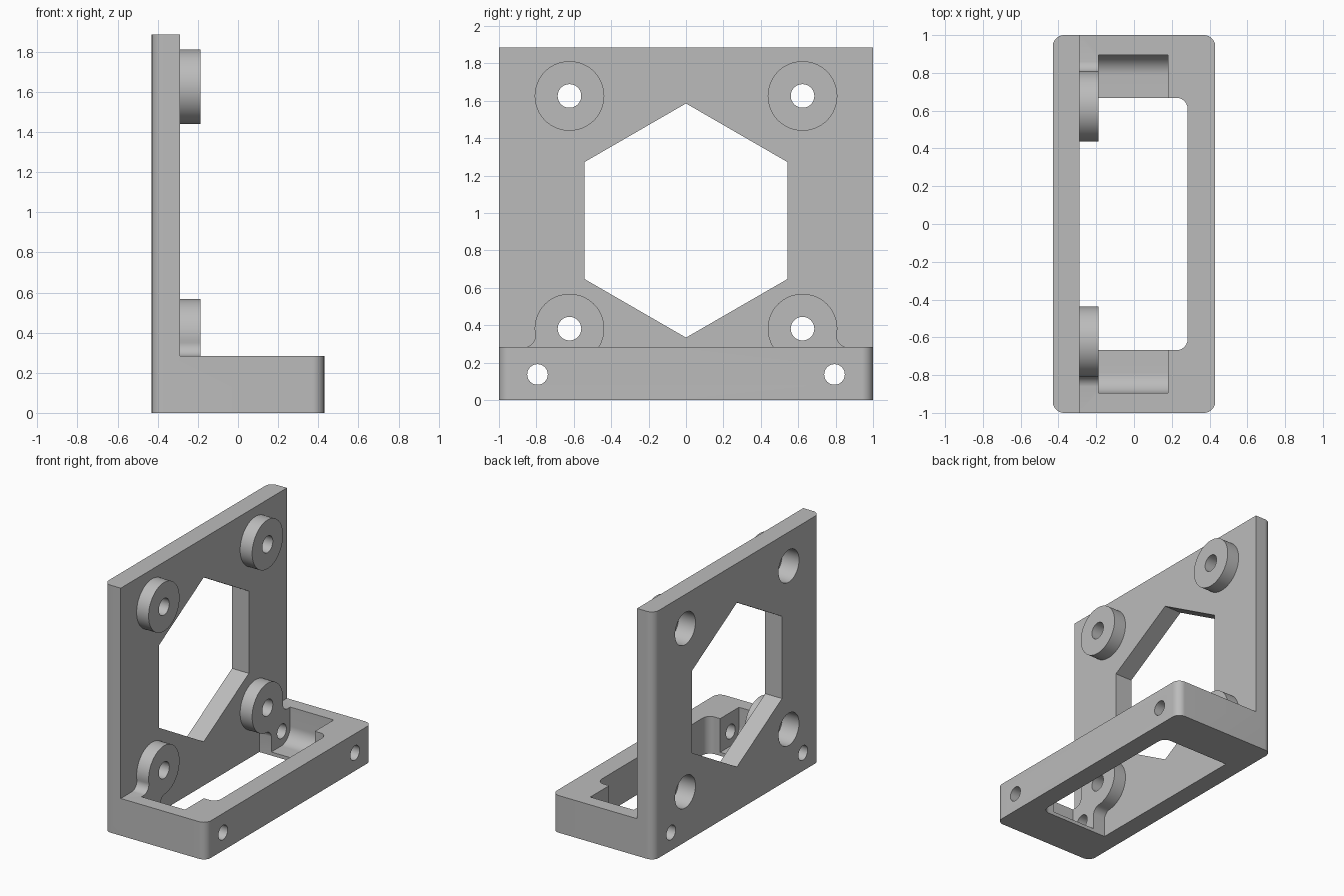
import bpy, bmesh
from math import sin, cos, pi, radians, atan2, hypot, sqrt

cube = bpy.data.objects.get("Cube")
if cube:
    bpy.data.objects.remove(cube, do_unlink=True)

grey = bpy.data.materials.new("plain grey")
grey.use_nodes = True
colour = (0.5, 0.5, 0.5, 1)
grey.diffuse_color = colour
grey.node_tree.nodes["Principled BSDF"].inputs["Base Color"].default_value = colour

# Main dimensions
BACK, PLATE, BOSS, FRONT = -0.43, -0.288, -0.187, 0.43
BASE_TOP, HEIGHT = 0.283, 1.885
BOSS_Y, BOSS_LOW, BOSS_HIGH, BOSS_R = 0.623, 0.382, 1.626, 0.186
INNER_Y, FILLET = 0.668, 0.06


def arc(cx, cy, r, start, end, steps=16):
    """Points along an arc, angles in degrees."""
    angles = [radians(start + (end - start) * i / steps) for i in range(steps + 1)]
    return [(cx + r * cos(a), cy + r * sin(a)) for a in angles]


def circle(cx, cy, r, steps=64, start=0):
    return arc(cx, cy, r, start, start + 360, steps)[:-1]


def rect(x0, x1, y0, y1):
    return [(x0, y0), (x1, y0), (x1, y1), (x0, y1)]


def prism(name, points, low, high, axis):
    """Extrude an outline along x (points are y, z) or z (points are x, y)."""
    bm = bmesh.new()
    place = (lambda p, d: (d, *p)) if axis == "x" else (lambda p, d: (*p, d))
    face = bm.faces.new([bm.verts.new(place(p, low)) for p in points])
    moved = bmesh.ops.extrude_face_region(bm, geom=[face])["geom"]
    shift = place((0, 0), high - low)
    bmesh.ops.translate(bm, vec=shift, verts=[v for v in moved if isinstance(v, bmesh.types.BMVert)])
    bmesh.ops.recalc_face_normals(bm, faces=bm.faces)
    mesh = bpy.data.meshes.new(name)
    bm.to_mesh(mesh)
    bm.free()
    mesh.materials.append(grey)
    obj = bpy.data.objects.new(name, mesh)
    bpy.context.collection.objects.link(obj)
    return obj


def combine(target, part, operation):
    """Apply a boolean and discard the helper part."""
    mod = target.modifiers.new("boolean", "BOOLEAN")
    mod.operation, mod.solver, mod.object = operation, "EXACT", part
    bpy.context.view_layer.objects.active = target
    bpy.ops.object.modifier_apply(modifier=mod.name)
    bpy.data.objects.remove(part, do_unlink=True)


def cut(points, low, high, axis):
    combine(bracket, prism("cutter", points, low, high, axis), "DIFFERENCE")


# Rounded block reduced to an upright plate and a base
r = FILLET
footprint = (arc(BACK + r, r - 1, r, 180, 270) + arc(FRONT - r, r - 1, r, 270, 360)
             + arc(FRONT - r, 1 - r, r, 0, 90) + arc(BACK + r, 1 - r, r, 90, 180))
bracket = prism("mounting_bracket", footprint, 0, HEIGHT, "z")
cut(rect(-1.2, 1.2, BASE_TOP, 2.2), PLATE, 1, "x")

# Base opening, rounded at the front corners
edge = 0.284
opening = ([(PLATE, -INNER_Y)] + arc(edge - r, r - INNER_Y, r, 270, 360)
           + arc(edge - r, INNER_Y - r, r, 0, 90) + [(PLATE, INNER_Y)])
cut(opening, -0.2, 0.5, "z")

# Round-bottomed pocket at each end of the opening
POCKET_R, POCKET_Y, POCKET_Z = 0.11, 0.785, 0.137
for side in (-1, 1):
    pocket = [(0.55, 0.5), (0.55, POCKET_Z - POCKET_R)]
    pocket += arc(POCKET_Y, POCKET_Z, POCKET_R, 270, 360) + [(POCKET_Y + POCKET_R, 0.5)]
    cut([(side * y, z) for y, z in pocket], BOSS, 0.18, "x")

# Lower bosses blend into the base with concave fillets
reach = BOSS_R + FILLET
out_z = BASE_TOP + FILLET - 0.0005
out_y = BOSS_Y + sqrt(reach ** 2 - (out_z - BOSS_LOW) ** 2)
in_y = INNER_Y - FILLET + 0.0005
in_z = BOSS_LOW - sqrt(reach ** 2 - (in_y - BOSS_Y) ** 2)
a_out = atan2(out_z - BOSS_LOW, out_y - BOSS_Y) * 180 / pi
a_in = atan2(in_z - BOSS_LOW, in_y - BOSS_Y) * 180 / pi + 360
low_boss = (arc(BOSS_Y, BOSS_LOW, BOSS_R, a_out, a_in, 56)
            + arc(in_y, in_z, FILLET, a_in - 180, 0)[1:]
            + [(0.7, in_z), (0.7, 0.25), (out_y, 0.25)]
            + arc(out_y, out_z, FILLET, 270, a_out + 180)[:-1])
for side in (-1, 1):
    for outline in (low_boss, circle(BOSS_Y, BOSS_HIGH, BOSS_R)):
        outline = [(side * y, z) for y, z in outline]
        combine(bracket, prism("boss", outline, PLATE - 0.05, BOSS, "x"), "UNION")

# Hexagonal window
cut(circle(0, 0.96, 0.626, 6, 90), -1, 0, "x")

# Counterbored boss holes and the small base holes
for side in (-1, 1):
    for z in (BOSS_LOW, BOSS_HIGH):
        cut(circle(side * BOSS_Y, z, 0.063, 48), -1, 0, "x")
        cut(circle(side * BOSS_Y, z, 0.123, 48), -1, PLATE, "x")
    cut(circle(side * 0.794, POCKET_Z, 0.055, 48), -1, 1, "x")

# Smooth the rounded surfaces and keep the edges sharp
bpy.ops.object.select_all(action="DESELECT")
bracket.select_set(True)
bpy.context.view_layer.objects.active = bracket
bpy.ops.object.shade_smooth_by_angle(angle=radians(30))
